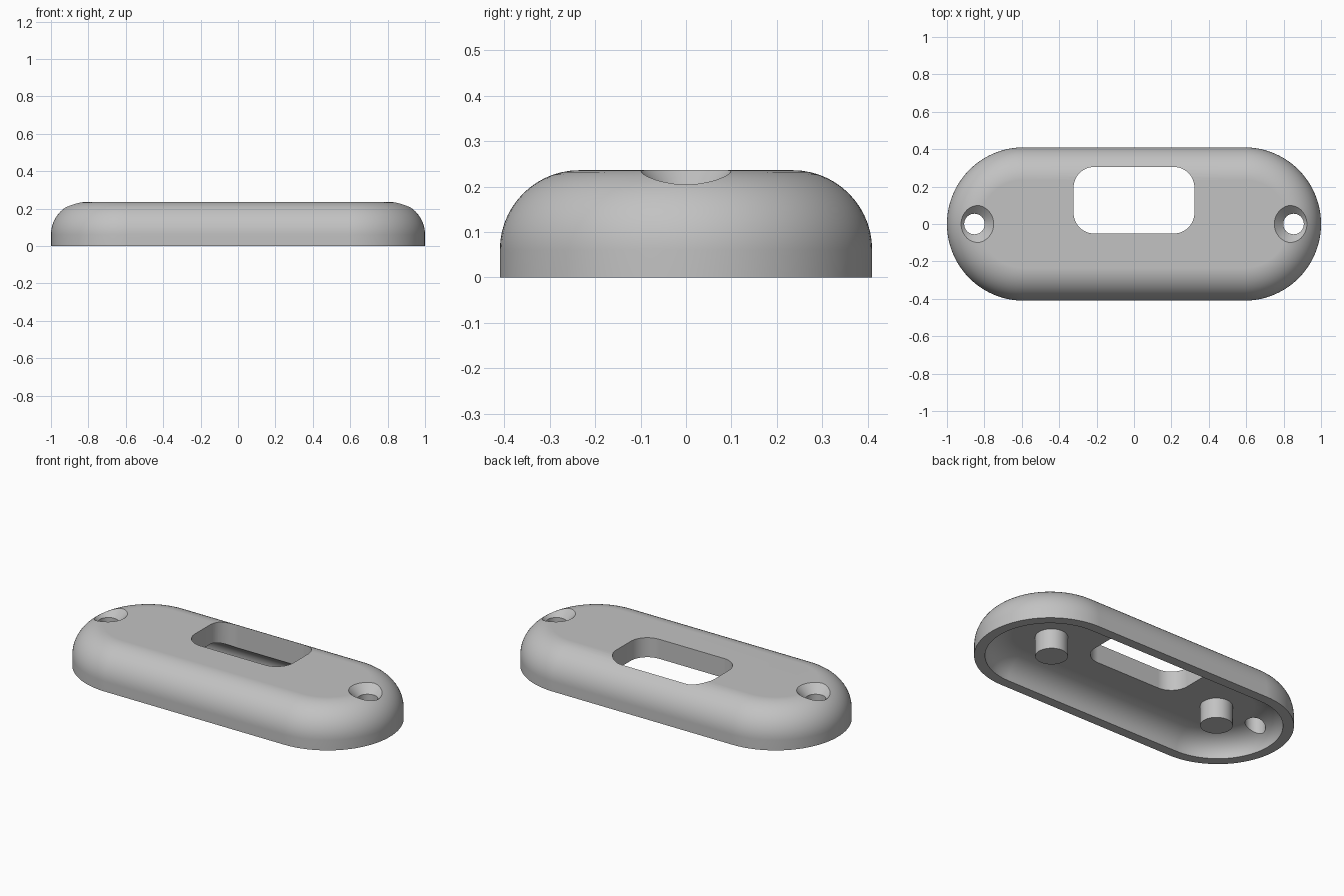
import bpy
import bmesh
from math import pi, sin, cos, radians

cube = bpy.data.objects.get("Cube")
if cube:
    bpy.data.objects.remove(cube, do_unlink=True)

# Main dimensions
HALF_STRAIGHT, RADIUS, HEIGHT = 0.59, 0.41, 0.236
FILLET = 0.175
WALL, CEILING = 0.059, 0.12
STEPS = 14

grey = bpy.data.materials.new("satin grey")
grey.use_nodes = True
colour = (0.54, 0.54, 0.54, 1)
grey.diffuse_color = colour
grey.node_tree.nodes["Principled BSDF"].inputs["Base Color"].default_value = colour


def rounded_outline(half_x, half_y, r, segments):
    """Points of a rounded rectangle, counter-clockwise."""
    points = []
    for i, (sx, sy) in enumerate([(1, 1), (-1, 1), (-1, -1), (1, -1)]):
        for k in range(segments + 1):
            a = (i + k / segments) * pi / 2
            points.append((sx * (half_x - r) + r * cos(a), sy * (half_y - r) + r * sin(a)))
    return points


def loft(name, rings):
    """Skin a list of (outline, z) rings and cap both ends."""
    bm = bmesh.new()
    loops = [[bm.verts.new((x, y, z)) for x, y in outline] for outline, z in rings]
    for a, b in zip(loops, loops[1:]):
        for i in range(len(a)):
            j = (i + 1) % len(a)
            bm.faces.new((a[i], a[j], b[j], b[i]))
    bm.faces.new(loops[0])
    bm.faces.new(loops[-1])
    bmesh.ops.remove_doubles(bm, verts=bm.verts, dist=1e-5)
    bmesh.ops.recalc_face_normals(bm, faces=bm.faces)
    mesh = bpy.data.meshes.new(name)
    bm.to_mesh(mesh)
    bm.free()
    mesh.materials.append(grey)
    obj = bpy.data.objects.new(name, mesh)
    bpy.context.collection.objects.link(obj)
    return obj


def pill(r, z):
    return rounded_outline(HALF_STRAIGHT + r, r, r, 24), z


def circle(x, r, z, count=48):
    return [(x + r * cos(2 * pi * k / count), r * sin(2 * pi * k / count)) for k in range(count)], z


def select(obj):
    bpy.ops.object.select_all(action="DESELECT")
    obj.select_set(True)
    bpy.context.view_layer.objects.active = obj


# Shell: ceiling, curved inner wall, rim, outer wall and top fillet
arc = [k / STEPS * pi / 2 for k in range(STEPS + 1)]
inner_r, inner_fillet = RADIUS - WALL, 0.15
rings = [pill(inner_r - inner_fillet * (1 - sin(a)), CEILING * cos(a)) for a in arc]
rings.append(pill(RADIUS, 0))
rings += [pill(RADIUS - FILLET * (1 - cos(a)), HEIGHT - FILLET * (1 - sin(a))) for a in arc]
cover = loft("cover_shell", rings)

# Cutters: window and two countersunk screw holes
window = [(x, y + 0.127) for x, y in rounded_outline(0.323, 0.178, 0.11, 12)]
cutters = [loft("window_cutter", [(window, -0.1), (window, 0.4)])]
for side in (-1, 1):
    x = side * 0.853
    profile = [(0.055, -0.1), (0.055, HEIGHT - 0.048), (0.103, HEIGHT), (0.143, HEIGHT + 0.04)]
    cutters.append(loft("screw_hole_cutter", [circle(x, r, z) for r, z in profile]))

select(cover)
for cutter in cutters:
    cutter.hide_render = True
    mod = cover.modifiers.new("cut", "BOOLEAN")
    mod.operation = "DIFFERENCE"
    mod.solver = "EXACT"
    mod.object = cutter
    bpy.ops.object.modifier_apply(modifier=mod.name)
for cutter in cutters:
    bpy.data.objects.remove(cutter, do_unlink=True)

# Locating posts under the ceiling
posts = []
for side, label in ((-1, "right"), (1, "left")):
    x = side * 0.58
    posts.append(loft(label + "_post", [circle(x, 0.088, 0), circle(x, 0.088, CEILING + 0.02)]))

for obj in [cover] + posts:
    select(obj)
    bpy.ops.object.shade_smooth_by_angle(angle=radians(25))
    weighted = obj.modifiers.new("clean_normals", "WEIGHTED_NORMAL")
    weighted.keep_sharp = True
